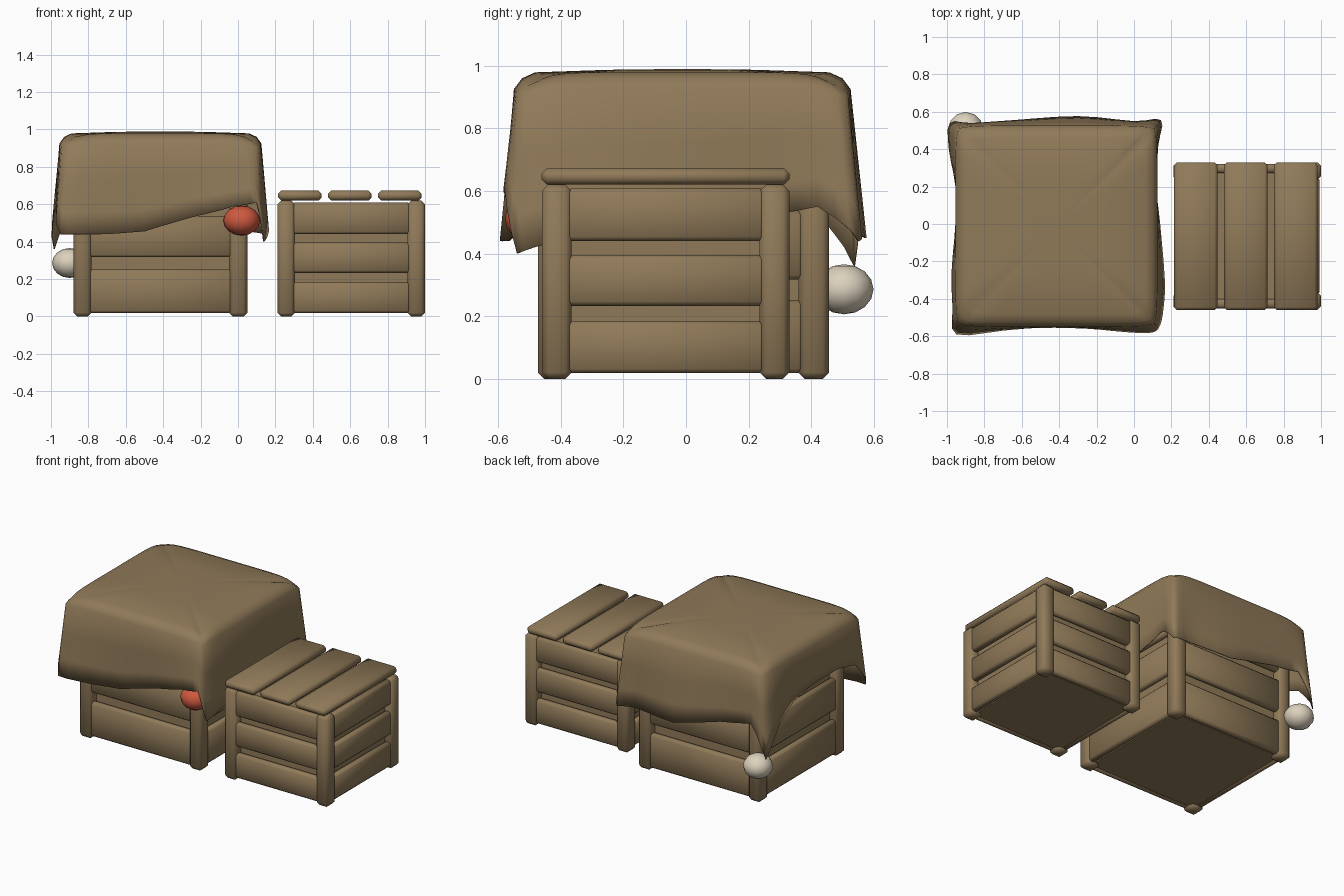
import bpy, bmesh, math
from mathutils import Vector, Matrix

if "Cube" in bpy.data.objects:
    bpy.data.objects.remove(bpy.data.objects["Cube"])


def material(name, rgb):
    m = bpy.data.materials.new(name)
    m.diffuse_color = (*rgb, 1)
    m.use_nodes = True
    m.node_tree.nodes["Principled BSDF"].inputs["Base Color"].default_value = m.diffuse_color
    return m


BROWN = material("brown", (0.28, 0.195, 0.1))
RED = material("red", (0.62, 0.1, 0.05))
CREAM = material("cream", (0.72, 0.64, 0.51))


def finish(bm, name, mat, angle=50):
    bmesh.ops.recalc_face_normals(bm, faces=bm.faces)
    me = bpy.data.meshes.new(name)
    bm.to_mesh(me)
    bm.free()
    ob = bpy.data.objects.new(name, me)
    bpy.context.collection.objects.link(ob)
    me.materials.append(mat)
    bpy.ops.object.select_all(action='DESELECT')
    ob.select_set(True)
    bpy.context.view_layer.objects.active = ob
    bpy.ops.object.shade_smooth_by_angle(angle=math.radians(angle))
    return ob


def box(name, lo, hi, bevel=0.0):
    """Chamfered box between two corners."""
    lo, hi = Vector(lo), Vector(hi)
    bm = bmesh.new()
    bmesh.ops.create_cube(bm, size=1)
    for v in bm.verts:
        v.co = (lo + hi) / 2 + v.co * (hi - lo)
    if bevel:
        bmesh.ops.bevel(bm, geom=bm.edges[:], offset=bevel, segments=1,
                        profile=0.5, affect='EDGES')
    return finish(bm, name, BROWN)


def crate(name, cx, cy, half, zs, post):
    x0, x1, y0, y1 = cx - half, cx + half, cy - half, cy + half
    h = 0.62 * zs
    # recessed inner body
    i = 0.055
    box(name + "_body", (x0 + i, y0 + i, 0.02), (x1 - i, y1 - i, h - 0.03))
    # corner posts
    for px in (x0, x1 - post):
        for py in (y0, y1 - post):
            box(name + "_post", (px, py, 0), (px + post, py + post, h), 0.02)
    # side planks, three per side
    g, t, e = 0.008, 0.05, post - 0.015
    for a, b in ((0.02, 0.185), (0.233, 0.395), (0.44, 0.61)):
        za, zb = max(a * zs, 0.015) if a > 0.1 else 0.018, b * zs
        for ya in (y0 + g, y1 - g - t):
            box(name + "_plank", (x0 + e, ya, za), (x1 - e, ya + t, zb), 0.014)
        for xa in (x0 + g, x1 - g - t):
            box(name + "_plank", (xa, y0 + e, za), (xa + t, y1 - e, zb), 0.014)
    # lid boards
    step = 2 * half / 3
    for k in range(3):
        xa = x0 + 0.006 + k * (step + 0.004) - 0.002
        box(name + "_lid_board", (xa, y0 - 0.001, h), (xa + step - 0.03, y1, h + 0.053), 0.017)


crate("small_crate", 0.605, -0.065, 0.395, 1.0, 0.095)
crate("large_crate", -0.415, -0.008, 0.465, 1.36, 0.098)

# cloth: hem outline running counter-clockwise from the front left corner
HEM = [(-0.95, -0.59, 0.44), (-0.7, -0.57, 0.44), (-0.5, -0.555, 0.455), (-0.25, -0.56, 0.53),
       (-0.02, -0.58, 0.59), (0.1, -0.58, 0.61), (0.14, -0.54, 0.4), (0.158, -0.45, 0.43),
       (0.165, -0.3, 0.47), (0.14, 0, 0.5), (0.12, 0.2, 0.51), (0.13, 0.42, 0.55),
       (0.145, 0.555, 0.44), (0.0, 0.55, 0.46), (-0.3, 0.577, 0.45), (-0.65, 0.555, 0.54),
       (-0.87, 0.54, 0.58), (-0.985, 0.54, 0.36), (-0.99, 0.4, 0.55), (-0.955, 0.2, 0.62),
       (-0.955, 0, 0.66), (-0.975, -0.25, 0.68), (-0.97, -0.45, 0.63)]


def smooth_loop(pts, sub):
    """Closed Catmull-Rom through the points."""
    pts, n, out = [Vector(p) for p in pts], len(pts), []
    for k in range(n):
        a, b, c, d = (pts[(k + j) % n] for j in (-1, 0, 1, 2))
        for s in range(sub):
            t = s / sub
            p = 0.5 * (2 * b + (c - a) * t + (2 * a - 5 * b + 4 * c - d) * t * t
                       + (3 * b - a - 3 * c + d) * t ** 3)
            p.z = b.z + (c.z - b.z) * t
            out.append(p)
    return out


def square_ring(p, hx, hy, z, droop):
    """Project a hem point onto a rectangle, lowering it near the corners."""
    u, v = (p.x + 0.415) / 0.565, (p.y + 0.01) / 0.57
    d = max(abs(u), abs(v))
    u, v = u / d, v / d
    corner = min(abs(u), abs(v)) ** 8
    return Vector((-0.415 + u * hx * (1 - 0.03 * corner),
                   -0.012 + v * hy * (1 - 0.03 * corner), z - droop * corner))


hem = smooth_loop(HEM, 3)
shoulder = [square_ring(p, 0.54, 0.538, 0.925, 0.02) for p in hem]
rings = [[square_ring(p, 0.24, 0.24, 0.987, 0.0) for p in hem],
         [square_ring(p, 0.475, 0.47, 0.979, 0.025) for p in hem],
         [square_ring(p, 0.515, 0.512, 0.96, 0.025) for p in hem],
         shoulder,
         [s.lerp(p, 0.4) for s, p in zip(shoulder, hem)],
         [s.lerp(p, 0.75) for s, p in zip(shoulder, hem)],
         hem]
bm = bmesh.new()
vs = [[bm.verts.new(p) for p in r] for r in rings]
top = bm.verts.new((-0.415, -0.01, 0.99))
n = len(hem)
for k in range(n):
    m = (k + 1) % n
    bm.faces.new((top, vs[0][k], vs[0][m]))
    for a, b in zip(vs, vs[1:]):
        bm.faces.new((a[k], b[k], b[m], a[m]))
cloth = finish(bm, "cloth", BROWN, 60)
mod = cloth.modifiers.new("thickness", 'SOLIDIFY')
mod.thickness, mod.offset = 0.006, -1


def ball(name, centre, radii, mat):
    bm = bmesh.new()
    bmesh.ops.create_uvsphere(bm, u_segments=12, v_segments=8, radius=1)
    bm.transform(Matrix.Translation(centre) @ Matrix.Diagonal((*radii, 1)))
    finish(bm, name, mat, 60)


# weights at the cloth corners
ball("red_ball", (0.02, -0.487, 0.513), (0.098, 0.092, 0.08), RED)
ball("cream_ball", (-0.9, 0.505, 0.286), (0.094, 0.094, 0.08), CREAM)
